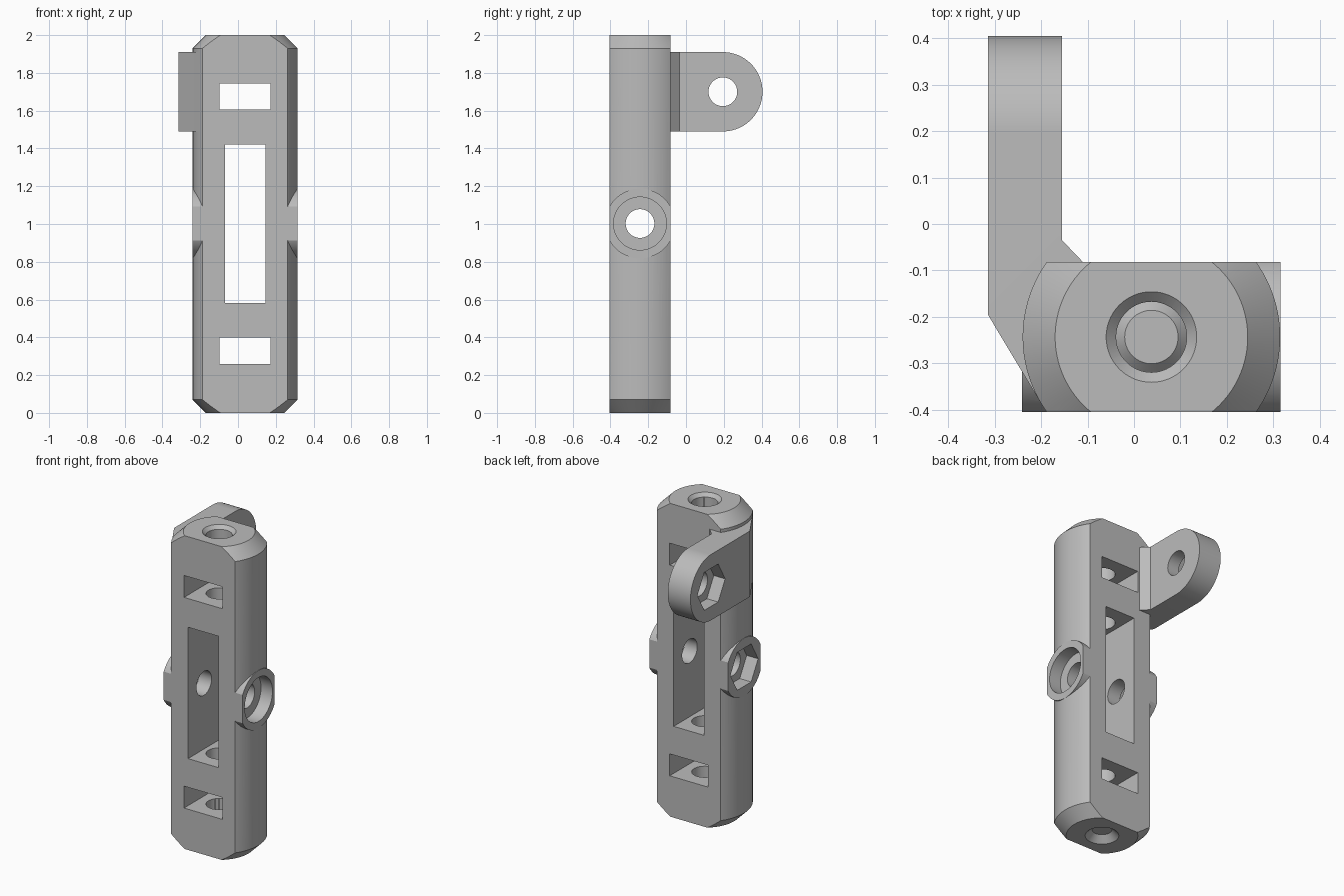
import bpy, bmesh, math
from mathutils import Matrix, Vector

cube = bpy.data.objects.get("Cube")
if cube:
    bpy.data.objects.remove(cube)

CX, CY, MID = 0.0375, -0.2435, 1.0025   # body axis, height of the side bosses
R, HALF_Y, CHAMFER = 0.2775, 0.1615, 0.07
BORE, POCKET, DEPTH = 0.076, 0.14, 0.08
LUG_X, LUG_Y, LUG_Z, LUG_R = -0.315, 0.195, 1.70, 0.21

grey = bpy.data.materials.new("plain_grey")
grey.use_nodes = True
grey.diffuse_color = (0.5, 0.5, 0.5, 1)
grey.node_tree.nodes["Principled BSDF"].inputs["Base Color"].default_value = (0.5, 0.5, 0.5, 1)


def finish(name, bm):
    bmesh.ops.recalc_face_normals(bm, faces=bm.faces)
    mesh = bpy.data.meshes.new(name)
    bm.to_mesh(mesh)
    bm.free()
    mesh.materials.append(grey)
    obj = bpy.data.objects.new(name, mesh)
    bpy.context.collection.objects.link(obj)
    return obj


def box(name, x, y, z):
    bm = bmesh.new()
    bmesh.ops.create_cube(bm, size=1)
    for v in bm.verts:
        v.co = Vector([(a + b) / 2 + c * (b - a) for (a, b), c in zip((x, y, z), v.co)])
    return finish(name, bm)


def rod(name, axis, centre, length, r1, r2=None, sides=96):
    """Cylinder or cone along x or z, with a corner on the y axis."""
    bm = bmesh.new()
    bmesh.ops.create_cone(bm, cap_ends=True, segments=sides, depth=length,
                          radius1=r1, radius2=r1 if r2 is None else r2)
    turn = Matrix.Rotation(math.pi / 2, 4, 'Y') if axis == 'x' else Matrix()
    corner = min((v.co for v in bm.verts), key=lambda c: abs(c.x))
    spin = Matrix.Rotation(math.pi / 2 - math.atan2(corner.y, corner.x), 4, 'Z')
    bm.transform(Matrix.Translation(centre) @ turn @ spin)
    return finish(name, bm)


def lathe(name, profile, centre):
    bm = bmesh.new()
    verts = [bm.verts.new((r, 0, z)) for r, z in profile]
    edges = [bm.edges.new(pair) for pair in zip(verts, verts[1:])]
    bmesh.ops.spin(bm, geom=verts + edges, cent=(0, 0, 0), axis=(0, 0, 1),
                   angle=2 * math.pi, steps=96)
    bmesh.ops.remove_doubles(bm, verts=bm.verts, dist=0.0001)
    bm.transform(Matrix.Translation(centre))
    return finish(name, bm)


def prism(name, points, z0, z1):
    bm = bmesh.new()
    face = bm.faces.new([bm.verts.new((x, y, z0)) for x, y in points])
    top = bmesh.ops.extrude_face_region(bm, geom=[face])["geom"]
    bmesh.ops.translate(bm, vec=(0, 0, z1 - z0),
                        verts=[g for g in top if isinstance(g, bmesh.types.BMVert)])
    return finish(name, bm)


def combine(obj, other, operation):
    mod = obj.modifiers.new("combine", 'BOOLEAN')
    mod.object, mod.operation, mod.solver = other, operation, 'EXACT'
    bpy.context.view_layer.update()
    result = bpy.data.meshes.new_from_object(
        obj.evaluated_get(bpy.context.evaluated_depsgraph_get()))
    obj.modifiers.clear()
    obj.data = result
    bpy.data.objects.remove(other)


# Round body with chamfered ends and side bosses, trimmed to a flat slab
body = lathe("body", [(0, 0), (R - CHAMFER, 0), (R, CHAMFER),
                      (R, 2 - CHAMFER), (R - CHAMFER, 2), (0, 2)], (CX, CY, 0))
combine(body, rod("side_boss", 'x', (CX, CY, MID), 2 * R + 0.002, 0.185), 'UNION')
combine(body, box("slab", (-1, 1), (CY - HALF_Y, CY + HALF_Y), (-1, 3)), 'INTERSECT')

# Hinge lug: blended root, straight arm, rounded end
tangent = math.radians(210)
lug = prism("hinge_lug", [
    (LUG_X, 0.45), (LUG_X, -0.195),
    (CX + R * math.cos(tangent), CY + R * math.sin(tangent)),
    (-0.14, -0.3), (-0.11, -0.12), (-0.11, CY + HALF_Y),
    (-0.155, -0.035), (-0.155, 0.45)], LUG_Z - LUG_R, LUG_Z + LUG_R)
outline = box("lug_outline", (-1, 1), (-1, LUG_Y), (1, 2.5))
combine(outline, rod("lug_end", 'x', (0, LUG_Y, LUG_Z), 2, LUG_R), 'UNION')
combine(lug, outline, 'INTERSECT')
combine(body, lug, 'UNION')

# Windows from front to back
for half, z0, z1 in ((0.135, 1.605, 1.745), (0.107, 0.583, 1.422), (0.135, 0.26, 0.40)):
    combine(body, box("window", (CX - half, CX + half), (-1, 1), (z0, z1)), 'DIFFERENCE')

# Long bore with countersunk mouths
combine(body, rod("long_bore", 'z', (CX, CY, 1), 3, BORE), 'DIFFERENCE')
for z, r1, r2 in ((2, 0.0575, 0.1375), (0, 0.1375, 0.0575)):
    combine(body, rod("countersink", 'z', (CX, CY, z), 0.08, r1, r2), 'DIFFERENCE')

# Cross bore: round recess on the left, hexagonal nut pocket on the right
combine(body, rod("cross_bore", 'x', (CX, CY, MID), 2, BORE), 'DIFFERENCE')
for side, sides in ((1, 96), (-1, 6)):
    combine(body, rod("boss_pocket", 'x', (CX + side * R, CY, MID), 2 * DEPTH, POCKET,
                      sides=sides), 'DIFFERENCE')

# Lug bore and its nut pocket
combine(body, rod("lug_bore", 'x', (LUG_X, LUG_Y, LUG_Z), 1, BORE), 'DIFFERENCE')
combine(body, rod("lug_pocket", 'x', (LUG_X, LUG_Y, LUG_Z), 2 * DEPTH, POCKET, sides=6),
        'DIFFERENCE')

# Smooth the round walls, keep the edges crisp
bpy.ops.object.select_all(action='DESELECT')
body.select_set(True)
bpy.context.view_layer.objects.active = body
bpy.ops.object.shade_smooth_by_angle(angle=math.radians(25))
